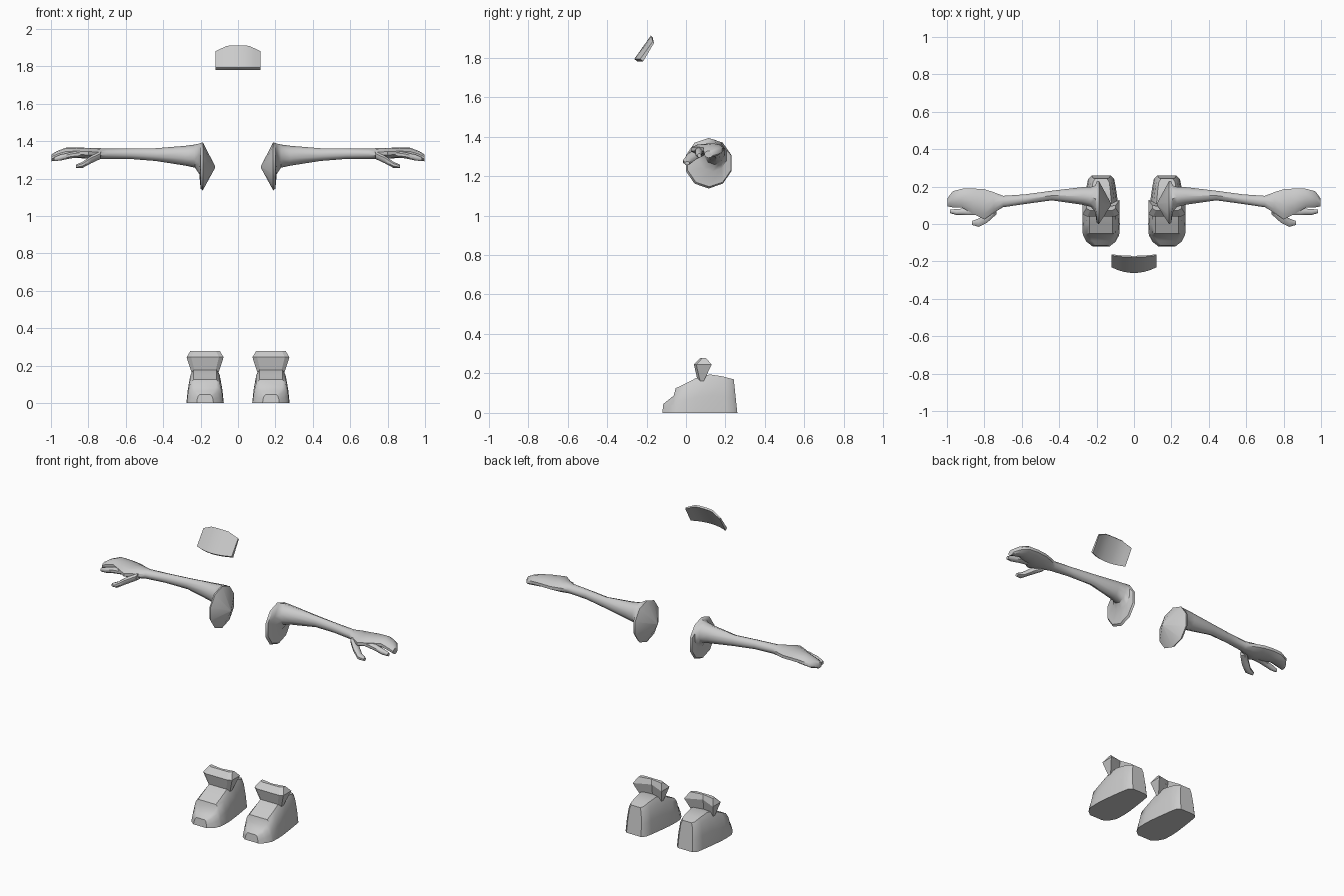
import bpy, bmesh, math

if "Cube" in bpy.data.objects:
    bpy.data.objects.remove(bpy.data.objects["Cube"])


def loft(bm, rings, cap_start=True, cap_end=True):
    """Skin a list of equally sized closed point rings."""
    vs = [[bm.verts.new(p) for p in r] for r in rings]
    n = len(vs[0])
    for a, b in zip(vs, vs[1:]):
        for i in range(n):
            j = (i + 1) % n
            bm.faces.new((a[i], a[j], b[j], b[i]))
    if cap_start:
        bm.faces.new(vs[0][::-1])
    if cap_end:
        bm.faces.new(vs[-1])


def finish(name, bm, angle, mirror=True):
    bmesh.ops.recalc_face_normals(bm, faces=bm.faces)
    me = bpy.data.meshes.new(name)
    bm.to_mesh(me)
    bm.free()
    ob = bpy.data.objects.new(name, me)
    bpy.context.collection.objects.link(ob)
    if mirror:
        ob.modifiers.new("Mirror", 'MIRROR').use_mirror_merge = False
    bpy.ops.object.select_all(action='DESELECT')
    ob.select_set(True)
    bpy.context.view_layer.objects.active = ob
    bpy.ops.object.shade_smooth_by_angle(angle=math.radians(angle))
    return ob


def ovals(sections, n=10):
    """Oval rings across the x axis from (x, y, z, ry, rz)."""
    return [[(x, y + ry * math.cos((i + .5) * 2 * math.pi / n),
              z + rz * math.sin((i + .5) * 2 * math.pi / n)) for i in range(n)]
            for x, y, z, ry, rz in sections]


# Arm with shoulder plate and mitten palm
bm = bmesh.new()
loft(bm, ovals([
    (.122, .105, 1.262, .004, .004), (.188, .115, 1.265, .122, .128),
    (.20, .118, 1.268, .116, .122), (.207, .135, 1.305, .075, .082),
    (.23, .145, 1.32, .056, .062), (.28, .15, 1.322, .049, .053),
    (.44, .152, 1.328, .027, .034), (.58, .133, 1.333, .027, .028),
    (.70, .12, 1.332, .032, .028), (.75, .115, 1.333, .058, .030),
    (.80, .105, 1.335, .085, .029), (.86, .122, 1.338, .071, .028),
    (.92, .138, 1.336, .053, .029), (.97, .132, 1.322, .045, .024),
    (.998, .115, 1.31, .022, .018)]))
finish("arm", bm, 40)

# Free finger and thumb
bm = bmesh.new()
loft(bm, ovals([(.82, .075, 1.333, .03, .02), (.89, .066, 1.325, .020, .018),
                (.95, .064, 1.312, .017, .017), (.985, .068, 1.303, .010, .011)], 8))
finish("finger", bm, 45)
bm = bmesh.new()
loft(bm, ovals([(.735, .08, 1.325, .03, .022), (.785, .035, 1.302, .03, .022),
                (.83, .007, 1.274, .024, .018), (.865, .006, 1.265, .012, .010)], 8))
finish("thumb", bm, 45)

# Shoe body: cross-sections from toe to heel
CX = .176
shoe = [  # y at sole, y at top, half width, height
    (-.12, -.115, .045, .045), (-.095, -.09, .078, .065), (-.06, -.062, .096, .088),
    (-.05, -.052, .098, .125), (0, 0, .100, .150), (.05, .05, .098, .176),
    (.13, .12, .088, .195), (.20, .19, .078, .184), (.24, .225, .070, .174),
    (.26, .242, .050, .170)]
bm = bmesh.new()
rings = []
for yb, yt, w, h in shoe:
    right = [(w, 0), (w * .93, .45), (w * .80, .85), (w * .62, 1)]
    pts = right + [(-x, t) for x, t in reversed(right)]
    rings.append([(CX + x, yb + (yt - yb) * t, h * t) for x, t in pts])
loft(bm, rings)
finish("shoe", bm, 35)

# Flared shoe tongue with a notched back
bm = bmesh.new()
rings = []
for z, w, yf, yb in [(.15, .068, .062, .085), (.245, .099, .04, .13), (.279, .078, .072, .10)]:
    rings.append([(CX - w, yb, z), (CX - w, yf + .012, z), (CX - w * .75, yf, z),
                  (CX + w * .75, yf, z), (CX + w, yf + .012, z), (CX + w, yb, z),
                  (CX, (yf + yb) / 2, z)])
loft(bm, rings)
finish("shoe_tongue", bm, 20)

# Curved cap brim, tilted forward
bm = bmesh.new()
rows = []
for k in range(9):
    u = k / 4 - 1
    x, c = .119 * u, u * u
    top_z = 1.912 - .03 * max(0, (abs(u) - .45) / .55)
    rows.append([(x, -.178 + .01 * c, top_z), (x, -.262 + .03 * c, 1.793),
                 (x, -.247 + .03 * c, 1.781), (x, -.170 + .008 * c, top_z - .008)])
loft(bm, rows)
finish("cap_brim", bm, 30, mirror=False)
